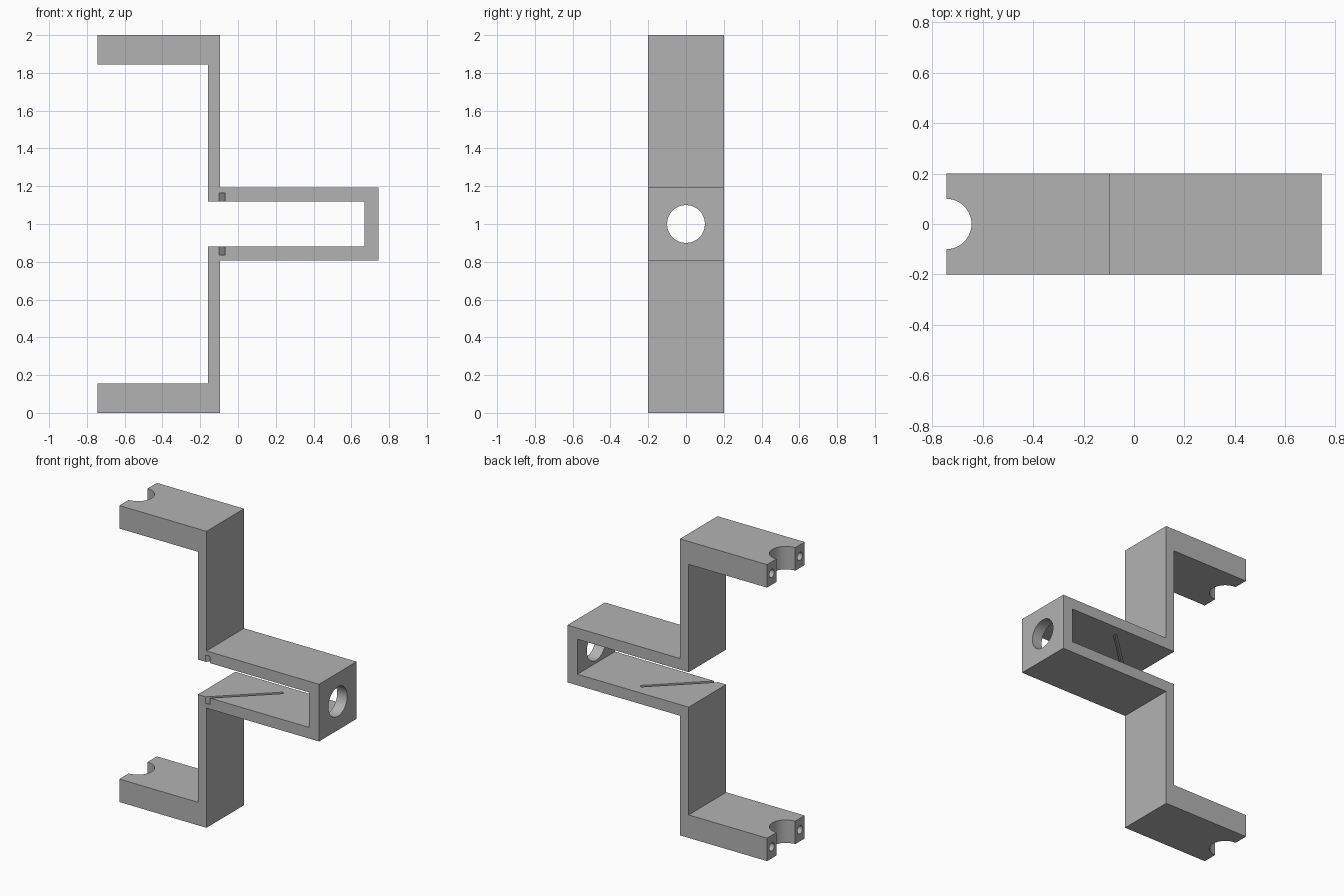
import bpy
import bmesh
import math
from mathutils import Vector

if "Cube" in bpy.data.objects:
    bpy.data.objects.remove(bpy.data.objects["Cube"], do_unlink=True)

HALF_W = 0.2      # half depth of the strip
END = 0.745       # half length along x
MID = 1.0         # height of the mirror plane
ARM_IN = 0.118    # inner half gap of the fork
PAD_IN = 0.845    # inner face of the clamp pads

grey = bpy.data.materials.new("plain grey")
grey.use_nodes = True
colour = (0.45, 0.45, 0.45, 1)
grey.diffuse_color = colour
grey.node_tree.nodes["Principled BSDF"].inputs["Base Color"].default_value = colour


def extruded_profile(name, points):
    """Extrude an x-z outline through the full depth."""
    bm = bmesh.new()
    face = bm.faces.new([bm.verts.new((x, -HALF_W, z)) for x, z in points])
    extruded = bmesh.ops.extrude_face_region(bm, geom=[face])
    moved = [v for v in extruded["geom"] if isinstance(v, bmesh.types.BMVert)]
    bmesh.ops.translate(bm, verts=moved, vec=(0, 2 * HALF_W, 0))
    bmesh.ops.recalc_face_normals(bm, faces=bm.faces)
    mesh = bpy.data.meshes.new(name)
    bm.to_mesh(mesh)
    bm.free()
    mesh.materials.append(grey)
    obj = bpy.data.objects.new(name, mesh)
    bpy.context.collection.objects.link(obj)
    return obj


def cut(target, cutter):
    """Subtract the cutter from the target and discard it."""
    cutter.hide_render = True
    cutter.data.materials.append(grey)
    mod = target.modifiers.new("cut", "BOOLEAN")
    mod.operation = "DIFFERENCE"
    mod.solver = "EXACT"
    mod.object = cutter
    bpy.context.view_layer.objects.active = target
    bpy.ops.object.modifier_apply(modifier=mod.name)
    bpy.data.objects.remove(cutter, do_unlink=True)


def cylinder(radius, depth, location, along_x=False, sides=48):
    turn = (0, math.pi / 2, 0) if along_x else (0, 0, 0)
    bpy.ops.mesh.primitive_cylinder_add(
        vertices=sides, radius=radius, depth=depth, location=location, rotation=turn)
    return bpy.context.object


# Folded strip: pads, uprights and the central fork in one outline
outer = [(-END, 1), (-0.095, 1), (-0.095, 0.193), (END, 0.193)]
inner = [(0.67, ARM_IN), (-0.16, ARM_IN), (-0.16, PAD_IN), (-END, PAD_IN)]
lower = [(x, -z) for x, z in outer[::-1] + inner[::-1]]
bracket = extruded_profile("folded_bracket", [(x, z + MID) for x, z in outer + lower + inner])

# Round hole in the end wall of the fork
cut(bracket, cylinder(0.1, 0.3, (END, 0, MID), along_x=True))

# Diagonal groove path on the inner faces of the fork
start = Vector((-0.085, -HALF_W, 0))
stop = Vector((0.255, 0.12, 0))
direction = (stop - start).normalized()
start -= direction * 0.06

for side in (-1, 1):
    # Half-round notch in the pad end
    pad_z = MID + side * (1 + PAD_IN) / 2
    cut(bracket, cylinder(0.1, 0.4, (-END, 0, pad_z)))
    # Screw holes beside the notch
    for y in (-0.15, 0.15):
        cut(bracket, cylinder(0.027, 0.4, (-END, y, pad_z), along_x=True, sides=24))
    # Narrow diagonal groove
    centre = (start + stop) / 2
    centre.z = MID + side * (ARM_IN + 0.01)
    bpy.ops.mesh.primitive_cube_add(
        size=1, location=centre, rotation=(0, 0, math.atan2(direction.y, direction.x)))
    groove = bpy.context.object
    groove.scale = ((stop - start).length, 0.022, 0.07)
    bpy.context.view_layer.update()
    cut(bracket, groove)

# Smooth the bores, keep the folds crisp
bpy.ops.object.select_all(action="DESELECT")
bracket.select_set(True)
bpy.context.view_layer.objects.active = bracket
bpy.ops.object.shade_smooth_by_angle(angle=math.radians(30))
